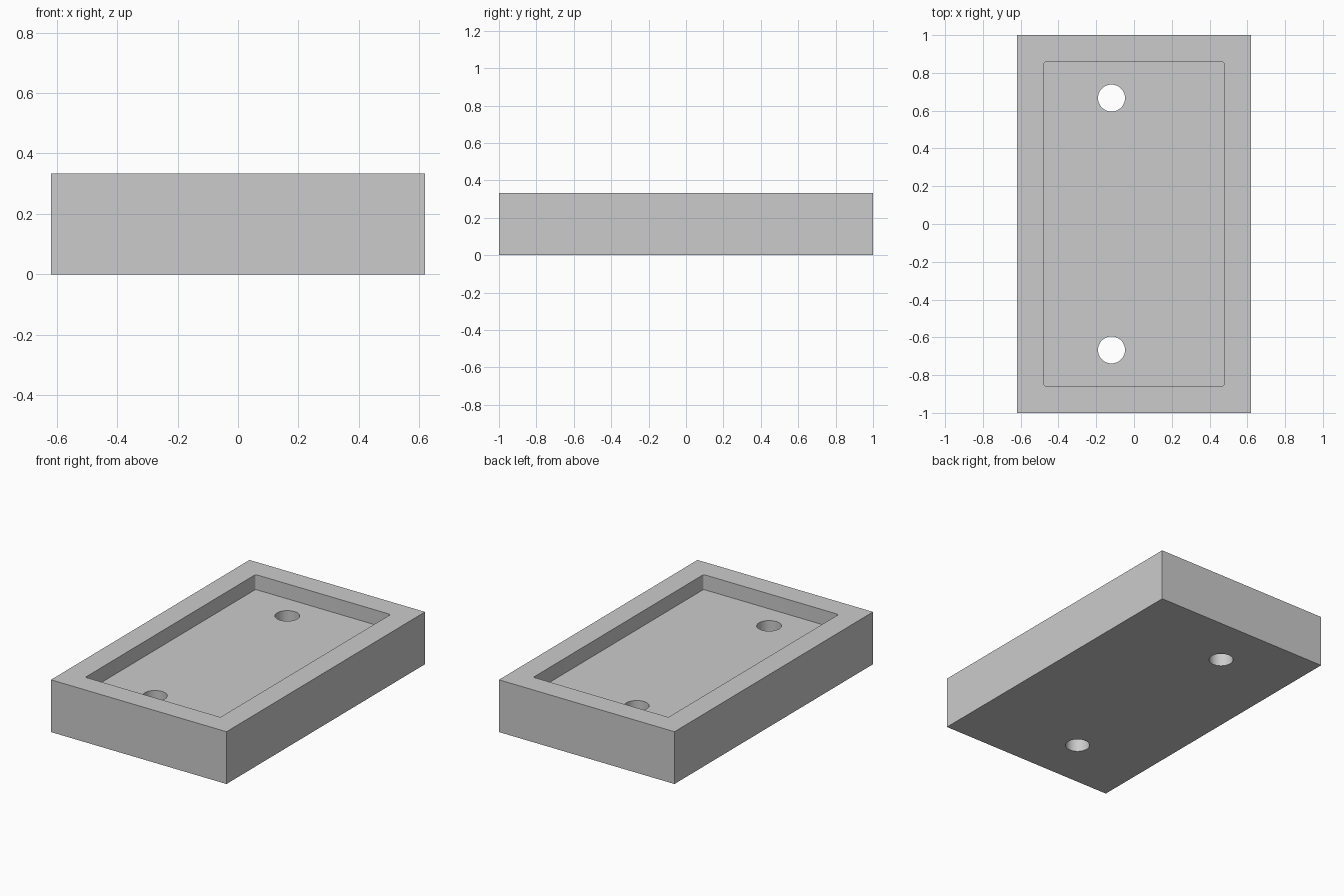
import bpy
import bmesh
from mathutils import Matrix, Vector

default_cube = bpy.data.objects.get("Cube")
if default_cube:
    bpy.data.objects.remove(default_cube, do_unlink=True)

UNIT = 2 / 42                      # design unit: the tray is 42 units long
WIDTH, LENGTH, HEIGHT = 26 * UNIT, 42 * UNIT, 7 * UNIT
WALL, DEPTH = 3 * UNIT, 2 * UNIT
HOLE_RADIUS, HOLE_X, HOLE_Y = 1.5 * UNIT, -2.5 * UNIT, 14 * UNIT

grey = bpy.data.materials.new("light grey")
grey.use_nodes = True
colour = (0.6, 0.6, 0.6, 1)
grey.diffuse_color = colour
grey.node_tree.nodes["Principled BSDF"].inputs["Base Color"].default_value = colour


def make_object(name, bm):
    mesh = bpy.data.meshes.new(name)
    bm.to_mesh(mesh)
    bm.free()
    mesh.materials.append(grey)
    obj = bpy.data.objects.new(name, mesh)
    bpy.context.collection.objects.link(obj)
    return obj


def box(name, size, centre, corner=0):
    bm = bmesh.new()
    matrix = Matrix.Translation(centre) @ Matrix.Diagonal(Vector(size)).to_4x4()
    bmesh.ops.create_cube(bm, size=1, matrix=matrix)
    if corner:
        upright = [e for e in bm.edges
                   if abs(e.verts[0].co.z - e.verts[1].co.z) > 0.01]
        bmesh.ops.bevel(bm, geom=upright, offset=corner, segments=4,
                        profile=0.5, affect='EDGES')
    return make_object(name, bm)


def cylinder(name, radius, depth, centre):
    bm = bmesh.new()
    bmesh.ops.create_cone(bm, cap_ends=True, segments=64, radius1=radius,
                          radius2=radius, depth=depth,
                          matrix=Matrix.Translation(centre))
    return make_object(name, bm)


# Solid block
tray = box("tray", (WIDTH, LENGTH, HEIGHT), (0, 0, HEIGHT / 2))

# Shallow recess and two through holes
cutters = [box("recess_cutter",
               (WIDTH - 2 * WALL, LENGTH - 2 * WALL, 2 * DEPTH),
               (0, 0, HEIGHT), corner=0.01)]
for side, y in (("front", -HOLE_Y), ("back", HOLE_Y)):
    cutters.append(cylinder(side + "_hole_cutter", HOLE_RADIUS, 3 * HEIGHT,
                            (HOLE_X, y, HEIGHT / 2)))

bpy.ops.object.select_all(action='DESELECT')
bpy.context.view_layer.objects.active = tray
tray.select_set(True)
for cutter in cutters:
    cut = tray.modifiers.new(cutter.name, 'BOOLEAN')
    cut.operation = 'DIFFERENCE'
    cut.solver = 'EXACT'
    cut.object = cutter
    bpy.ops.object.modifier_apply(modifier=cut.name)
    bpy.data.objects.remove(cutter, do_unlink=True)

bpy.ops.object.shade_smooth_by_angle(angle=0.52)
